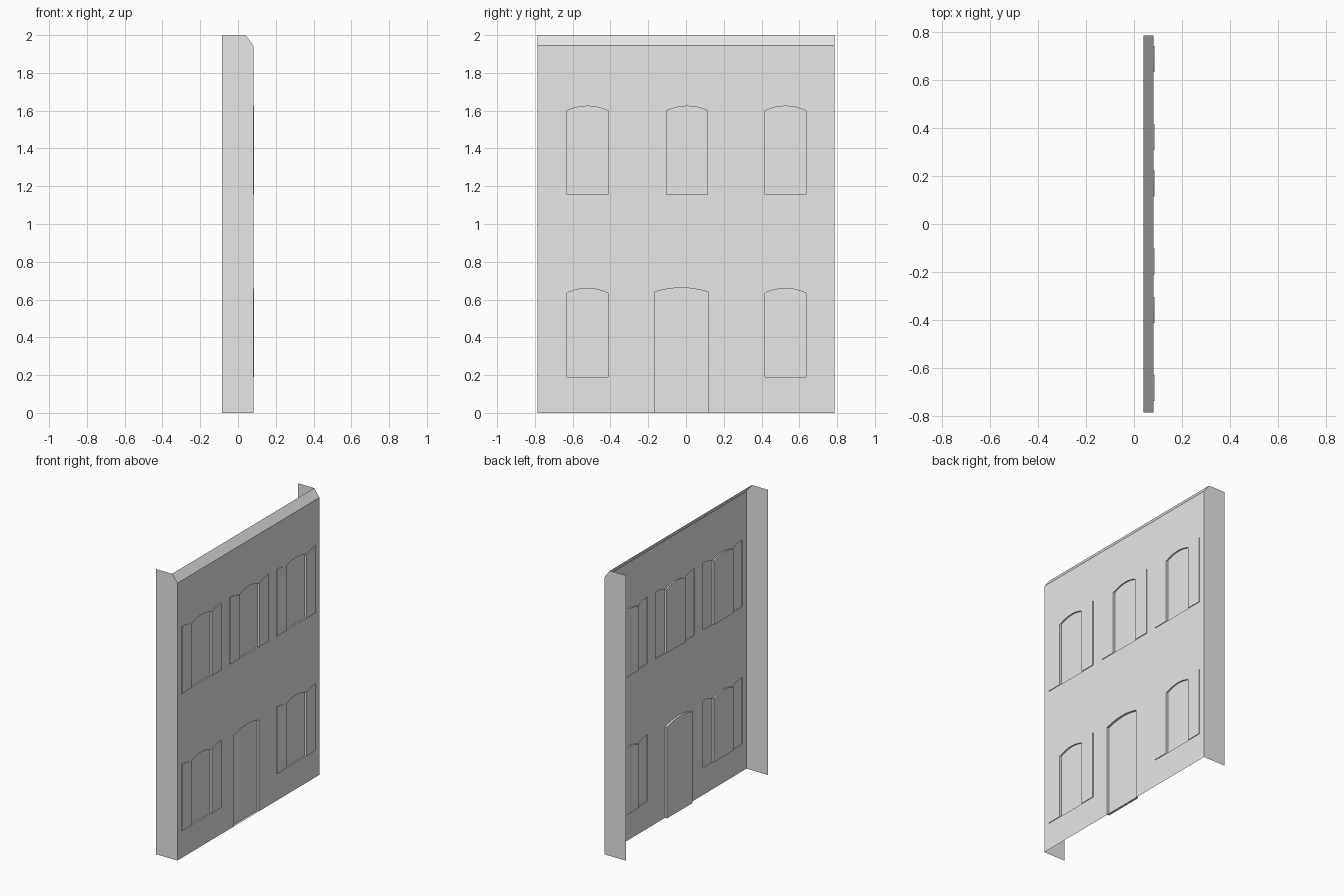
import bpy, bmesh, math

cube = bpy.data.objects.get("Cube")
if cube:
    bpy.data.objects.remove(cube, do_unlink=True)

HALF = 0.787            # half width of the facade
FRONT, BACK = 0.081, -0.086
TOP, EAVE, EAVE_X = 2.0, 1.945, 0.04
WIN, SHUT = 0.1085, 0.109   # half window width, shutter width
HEIGHT, RISE = 0.445, 0.024  # window height to spring line, arch rise
SEG = 8

grey = bpy.data.materials.new("plain grey")
grey.use_nodes = True
grey.diffuse_color = (0.8, 0.8, 0.8, 1)
grey.node_tree.nodes["Principled BSDF"].inputs["Base Color"].default_value = (0.8, 0.8, 0.8, 1)


def finish(name, bm):
    mesh = bpy.data.meshes.new(name)
    bm.to_mesh(mesh)
    bm.free()
    mesh.materials.append(grey)
    ob = bpy.data.objects.new(name, mesh)
    bpy.context.collection.objects.link(ob)


def arch(y, half, spring, rise, start=-1, end=1, n=SEG):
    """Points (y, z) along a shallow arch, from start to end of its span."""
    pts = []
    for i in range(n + 1):
        t = start + (end - start) * i / n
        pts.append((y + t * half, spring + rise * (1 - t * t)))
    return pts


def panel(name, outline, depth):
    """Flat cap moved off the wall by depth, with a rim back to the wall."""
    bm = bmesh.new()
    base = [bm.verts.new((FRONT, y, z)) for y, z in outline]
    cap = [bm.verts.new((FRONT + depth, y, z)) for y, z in outline]
    bm.faces.new(cap)
    for i in range(len(base)):
        j = (i + 1) % len(base)
        bm.faces.new((base[i], base[j], cap[j], cap[i]))
    finish(name, bm)


def sheet(name, points):
    bm = bmesh.new()
    bm.faces.new([bm.verts.new(p) for p in points])
    finish(name, bm)


# Windows with a pair of open shutters; returns the combined wall opening
def window(name, y, sill):
    spring = sill + HEIGHT
    left, right, wide = y - WIN, y + WIN, WIN + SHUT
    top = arch(y, WIN, spring, RISE)
    low_top = arch(left, SHUT, spring, RISE, 0, 1, SEG // 2)
    # each shutter top is half the arch, swung out about its hinge
    low_top = [(left - SHUT * k / 4, spring + RISE * (1 - (1 - k / 4) ** 2))
               for k in range(5)]
    high_top = [(2 * y - a, z) for a, z in low_top][::-1]
    panel(name + "_pane", [(left, sill), (right, sill)] + top[::-1], -0.01)
    panel(name + "_right_shutter", [(y - wide, sill), (left, sill)] + low_top, 0.005)
    panel(name + "_left_shutter", [(right, sill), (y + wide, sill)] + high_top, 0.005)
    return ([(y - wide, sill), (y + wide, sill)] + high_top
            + top[::-1][1:-1] + low_top)


columns = {"right": -0.522, "middle": 0.006, "left": 0.526}
openings = []
for side, y in columns.items():
    openings.append(window("upper_" + side + "_window", y, 1.155))
    if side != "middle":
        openings.append(window("lower_" + side + "_window", y, 0.19))

# Recessed arched door
door_top = arch(-0.025, 0.143, 0.64, 0.022)
door_a, door_b = (door_top[0][0], 0), (door_top[-1][0], 0)
panel("door", [door_a, door_b] + door_top[::-1], -0.015)

# Front wall sheet with the openings left out
bm = bmesh.new()
outer = [(-HALF, 0), door_a] + door_top + [door_b, (HALF, 0), (HALF, EAVE), (-HALF, EAVE)]
edges = []
for loop in [outer] + openings:
    vs = [bm.verts.new((FRONT, y, z)) for y, z in loop]
    edges += [bm.edges.new((vs[i - 1], vs[i])) for i in range(len(vs))]
bmesh.ops.triangle_fill(bm, edges=edges, use_beauty=True, normal=(1, 0, 0))
for f in bm.faces:
    f.normal_update()
    if f.normal.x < 0:
        f.normal_flip()
finish("front_wall", bm)

# Sloped strip along the top
sheet("sloped_top", [(FRONT, -HALF, EAVE), (FRONT, HALF, EAVE),
                     (EAVE_X, HALF, TOP), (EAVE_X, -HALF, TOP)])

# Side returns
profile = [(BACK, 0), (FRONT, 0), (FRONT, EAVE), (EAVE_X, TOP), (BACK, TOP)]
sheet("right_return", [(x, -HALF, z) for x, z in profile])
sheet("left_return", [(x, HALF, z) for x, z in profile[::-1]])
